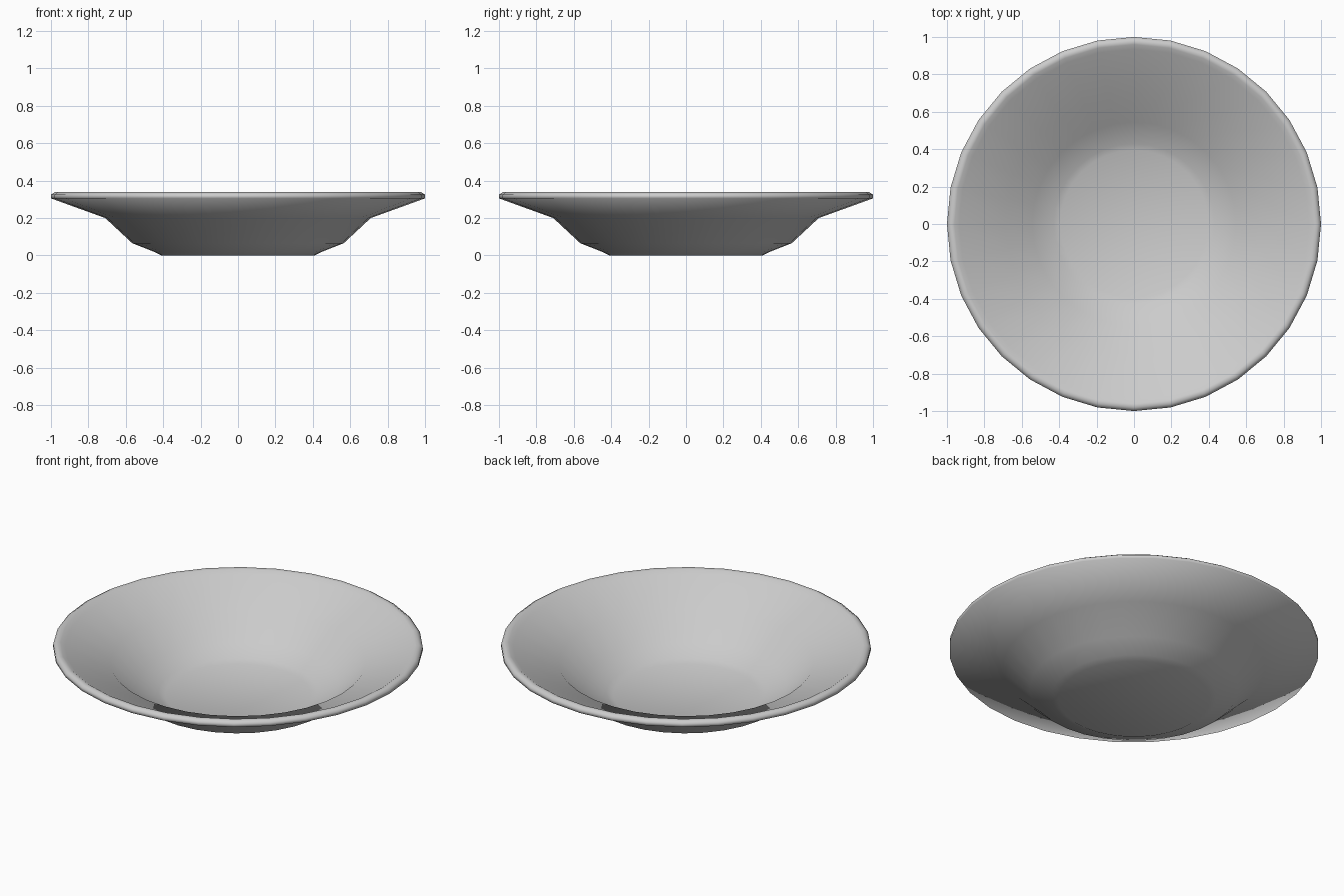
import bpy
import bmesh
from math import cos, sin, tau

if "Cube" in bpy.data.objects:
    bpy.data.objects.remove(bpy.data.objects["Cube"])

SEGMENTS = 32

# Half cross-section (radius, height): underside, rolled lip, then inside
profile = [
    (0.41, 0.0), (0.445, 0.018), (0.565, 0.065), (0.71, 0.20),
    (1.0, 0.305), (1.0, 0.325), (0.98, 0.338), (0.96, 0.335),
    (0.935, 0.318), (0.69, 0.226), (0.545, 0.092), (0.43, 0.048), (0.395, 0.032),
]


def lathe(name, points, segments):
    bm = bmesh.new()
    rings = [[bm.verts.new((r * cos(tau * i / segments), r * sin(tau * i / segments), z))
              for i in range(segments)] for r, z in points]
    for low, high in zip(rings, rings[1:]):
        for i in range(segments):
            j = (i + 1) % segments
            bm.faces.new((low[i], low[j], high[j], high[i]))
    # Close the base and the inner floor
    bm.faces.new(rings[0][::-1])
    bm.faces.new(rings[-1])
    bmesh.ops.recalc_face_normals(bm, faces=bm.faces)
    for face in bm.faces:
        face.smooth = True
    mesh = bpy.data.meshes.new(name)
    bm.to_mesh(mesh)
    bm.free()
    obj = bpy.data.objects.new(name, mesh)
    bpy.context.collection.objects.link(obj)
    return obj


# Wide-rimmed soup plate
lathe("soup_plate", profile, SEGMENTS)
